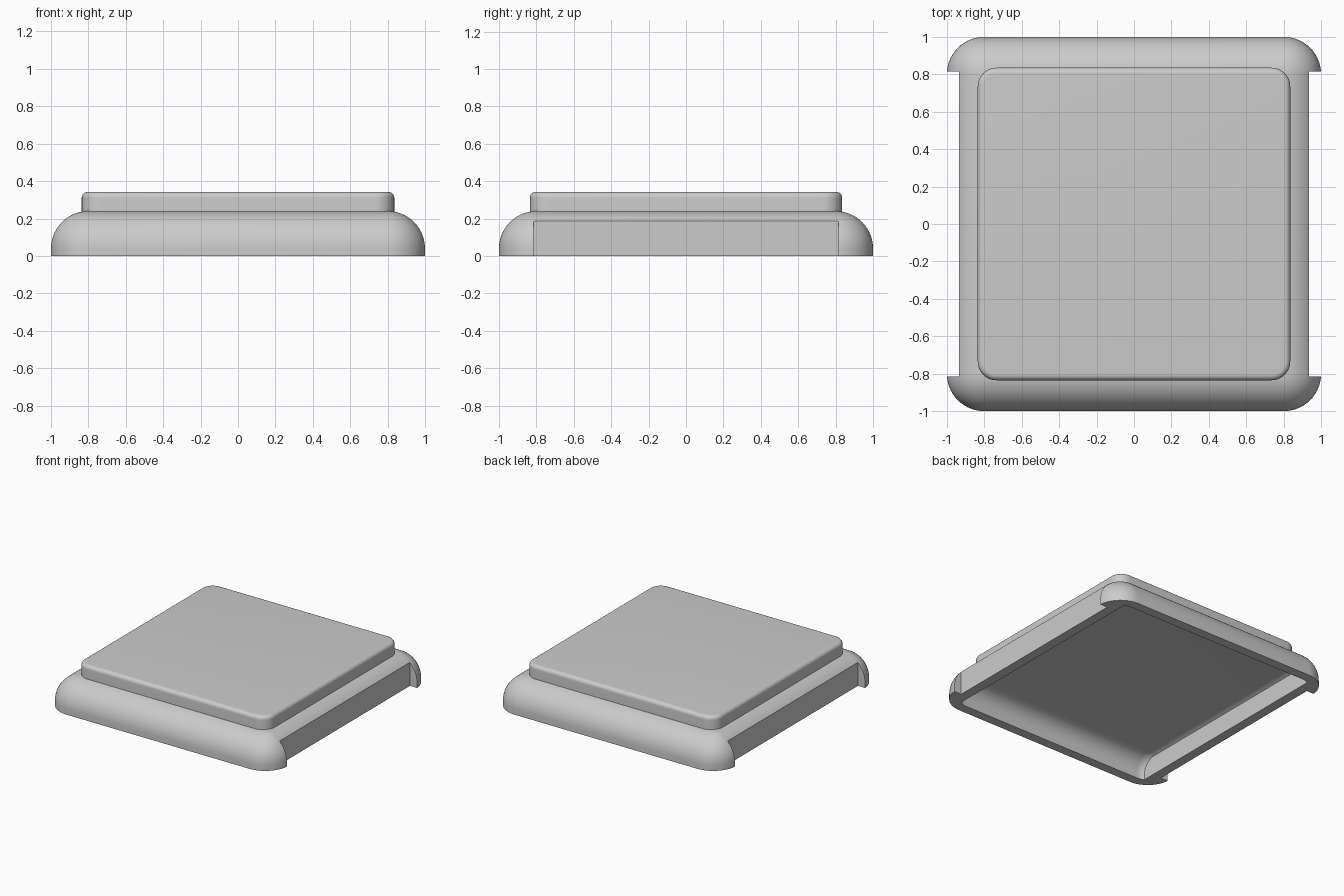
import bpy, bmesh
from math import sin, cos, pi

cube = bpy.data.objects.get("Cube")
if cube:
    bpy.data.objects.remove(cube, do_unlink=True)

grey = bpy.data.materials.new("plain grey")
grey.use_nodes = True
colour = (0.6, 0.6, 0.6, 1)
grey.diffuse_color = colour
grey.node_tree.nodes["Principled BSDF"].inputs["Base Color"].default_value = colour

STEPS = 14  # segments per quarter turn


def ring(bm, half, radius, z):
    """Rounded square outline at height z."""
    verts = []
    for i, (sx, sy) in enumerate([(1, 1), (-1, 1), (-1, -1), (1, -1)]):
        for s in range(STEPS + 1):
            a = (i + s / STEPS) * pi / 2
            c = half - radius
            verts.append(bm.verts.new((sx * c + radius * cos(a), sy * c + radius * sin(a), z)))
    return verts


def rounded_slab(name, sections, clip_x=None):
    """Stack rounded square outlines (half, radius, z) into a closed solid."""
    bm = bmesh.new()
    rings = [ring(bm, *s) for s in sections]
    n = len(rings[0])
    for low, high in zip(rings, rings[1:]):
        for i in range(n):
            j = (i + 1) % n
            bm.faces.new((low[i], low[j], high[j], high[i]))
    bm.faces.new(rings[0][::-1])
    bm.faces.new(rings[-1])
    bmesh.ops.remove_doubles(bm, verts=bm.verts, dist=1e-4)
    if clip_x:
        for side in (1, -1):
            bmesh.ops.bisect_plane(bm, geom=bm.verts[:] + bm.edges[:] + bm.faces[:],
                                   plane_co=(side * clip_x, 0, 0), plane_no=(side, 0, 0),
                                   clear_outer=True)
            bmesh.ops.holes_fill(bm, edges=[e for e in bm.edges if e.is_boundary], sides=0)
    bmesh.ops.recalc_face_normals(bm, faces=bm.faces)
    mesh = bpy.data.meshes.new(name)
    bm.to_mesh(mesh)
    bm.free()
    mesh.materials.append(grey)
    obj = bpy.data.objects.new(name, mesh)
    bpy.context.collection.objects.link(obj)
    return obj


def dome(radius, bottom):
    """Sections with a quarter-round shoulder of the given radius."""
    core, spring = 0.8, 0.04
    arc = [s / STEPS * pi / 2 for s in range(STEPS + 1)]
    return [(core + radius, radius, bottom)] + [
        (core + radius * cos(a), radius * cos(a), spring + radius * sin(a)) for a in arc]


def cut(target, cutter):
    mod = target.modifiers.new("cut", "BOOLEAN")
    mod.operation = "DIFFERENCE"
    mod.solver = "EXACT"
    mod.object = cutter
    bpy.context.view_layer.objects.active = target
    bpy.ops.object.modifier_apply(modifier=mod.name)
    bpy.data.objects.remove(cutter, do_unlink=True)


def smooth(obj):
    bpy.ops.object.select_all(action="DESELECT")
    obj.select_set(True)
    bpy.context.view_layer.objects.active = obj
    bpy.ops.object.shade_smooth_by_angle(angle=pi / 6)


# Hollow base with round shoulders
base = rounded_slab("base_shell", dome(0.2, 0))
cut(base, rounded_slab("cavity_cutter", dome(0.125, -0.1), clip_x=0.86))

# Long finger notches on both sides
for side in (1, -1):
    bpy.ops.mesh.primitive_cube_add(size=1, location=(side * 1.036, 0, 0))
    notch = bpy.context.object
    notch.name = "notch_cutter"
    notch.scale = (0.2, 1.63, 1)
    bpy.context.view_layer.update()
    cut(base, notch)
smooth(base)

# Raised plate with a softened top edge
fillet, half, corner, top = 0.03, 0.835, 0.1, 0.342
sections = [(half, corner, 0.22)]
for s in range(9):
    a = s / 8 * pi / 2
    inset = fillet * (1 - cos(a))
    sections.append((half - inset, corner - inset, top - fillet * (1 - sin(a))))
smooth(rounded_slab("top_plate", sections))
